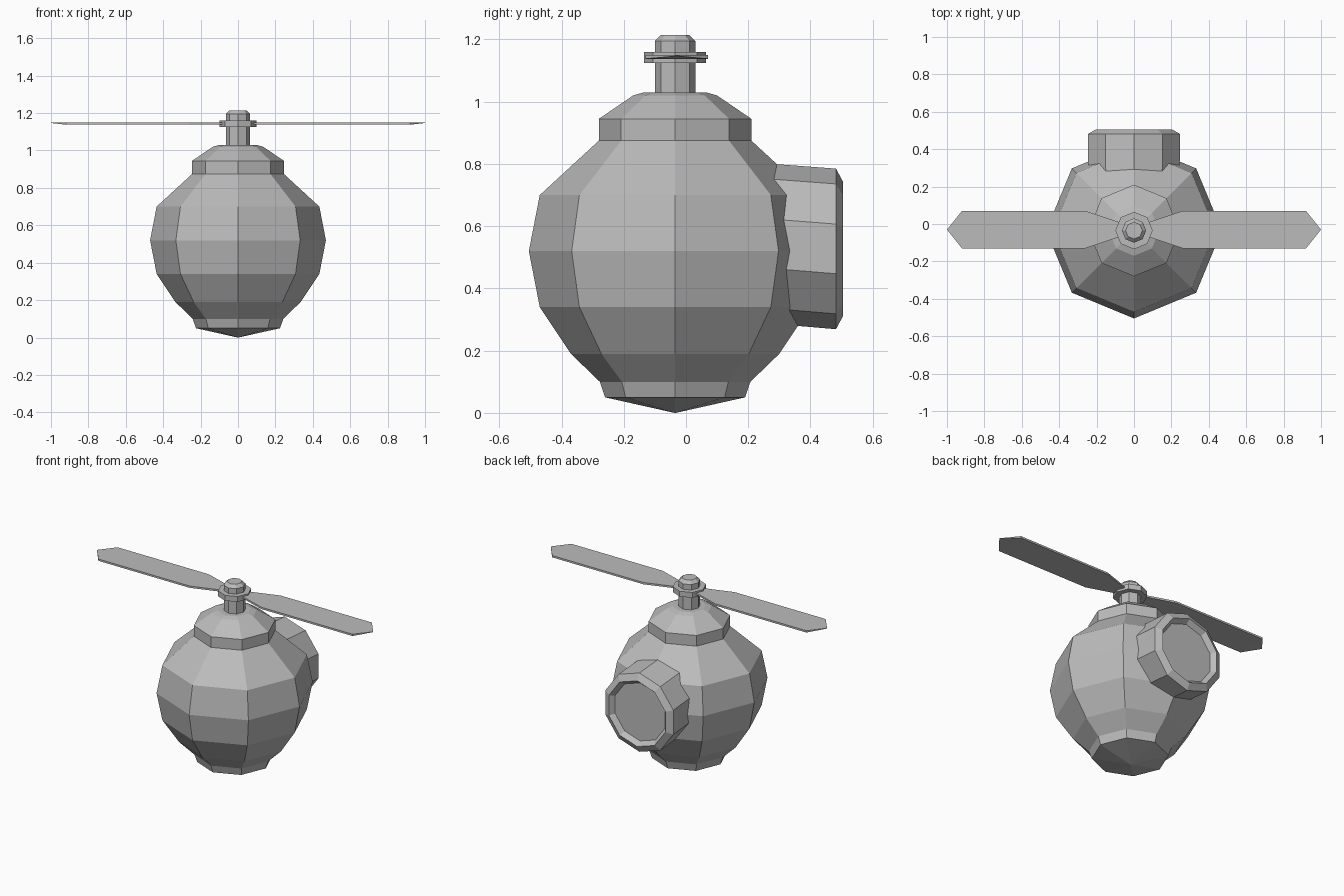
import bpy, bmesh, math

if "Cube" in bpy.data.objects:
    bpy.data.objects.remove(bpy.data.objects["Cube"])

grey = bpy.data.materials.new("plain grey")
grey.diffuse_color = (0.5, 0.5, 0.5, 1)
grey.use_nodes = True
grey.node_tree.nodes["Principled BSDF"].inputs["Base Color"].default_value = grey.diffuse_color
AXIS_Y = -0.035


def finish(name, bm):
    bmesh.ops.remove_doubles(bm, verts=bm.verts, dist=1e-5)
    bmesh.ops.recalc_face_normals(bm, faces=bm.faces)
    me = bpy.data.meshes.new(name)
    bm.to_mesh(me)
    bm.free()
    me.materials.append(grey)
    ob = bpy.data.objects.new(name, me)
    bpy.context.collection.objects.link(ob)
    return ob


def loft(name, profile, sides, place):
    """Join rings of (radius, distance); place maps (across, up, distance) to a point."""
    bm = bmesh.new()
    rings = []
    for r, d in profile:
        angles = [math.pi / 2 + 2 * math.pi * i / sides for i in range(sides)]
        rings.append([bm.verts.new(place(r * math.cos(a), r * math.sin(a), d)) for a in angles])
    for lo, hi in zip(rings, rings[1:]):
        for i in range(sides):
            j = (i + 1) % sides
            bm.faces.new((lo[i], lo[j], hi[j], hi[i]))
    bm.faces.new(rings[0])
    bm.faces.new(rings[-1])
    return finish(name, bm)


def upright(a, b, d):
    return (a, AXIS_Y + b, d)


def backward(a, b, d):
    # the pod droops slightly towards the back
    return (a, d, 0.527 + b + 0.08 * max(0.0, 0.48 - d))


# Eight-sided body with base cone, belly and upper collar
loft("body", [(0.002, 0.0), (0.225, 0.05), (0.242, 0.10), (0.335, 0.19), (0.435, 0.34),
              (0.47, 0.52), (0.435, 0.70), (0.245, 0.875), (0.245, 0.945),
              (0.135, 1.02), (0.10, 1.03)], 8, upright)

# Rotor shaft and hub disc
loft("rotor_shaft", [(0.065, 1.0), (0.065, 1.195), (0.045, 1.215)], 8, upright)
loft("rotor_hub", [(0.10, 1.125), (0.10, 1.16)], 8, upright)

# Ten-sided pod on the back with a dished end
loft("back_pod", [(0.256, 0.12), (0.258, 0.482), (0.215, 0.505), (0.19, 0.475)], 10, backward)

# Two rotor blades with pointed, thinned tips
for side, name in ((1, "blade_right"), (-1, "blade_left")):
    bm = bmesh.new()
    half = [(0.05, 0.03), (0.26, 0.10), (0.92, 0.10)]
    outline = half + [(1.0, 0.0)] + [(x, -y) for x, y in reversed(half)]
    top = [bm.verts.new((side * x, y - 0.03, 1.15)) for x, y in outline]
    low = [bm.verts.new((side * x, y - 0.03, 1.147 if x == 1.0 else 1.138)) for x, y in outline]
    bm.faces.new(top)
    n = len(outline)
    for i in range(n):
        j = (i + 1) % n
        bm.faces.new((top[i], low[i], low[j], top[j]))
    bm.faces.new((low[0], low[1], low[2], low[4], low[5], low[6]))
    bm.faces.new((low[2], low[3], low[4]))
    finish(name, bm)
